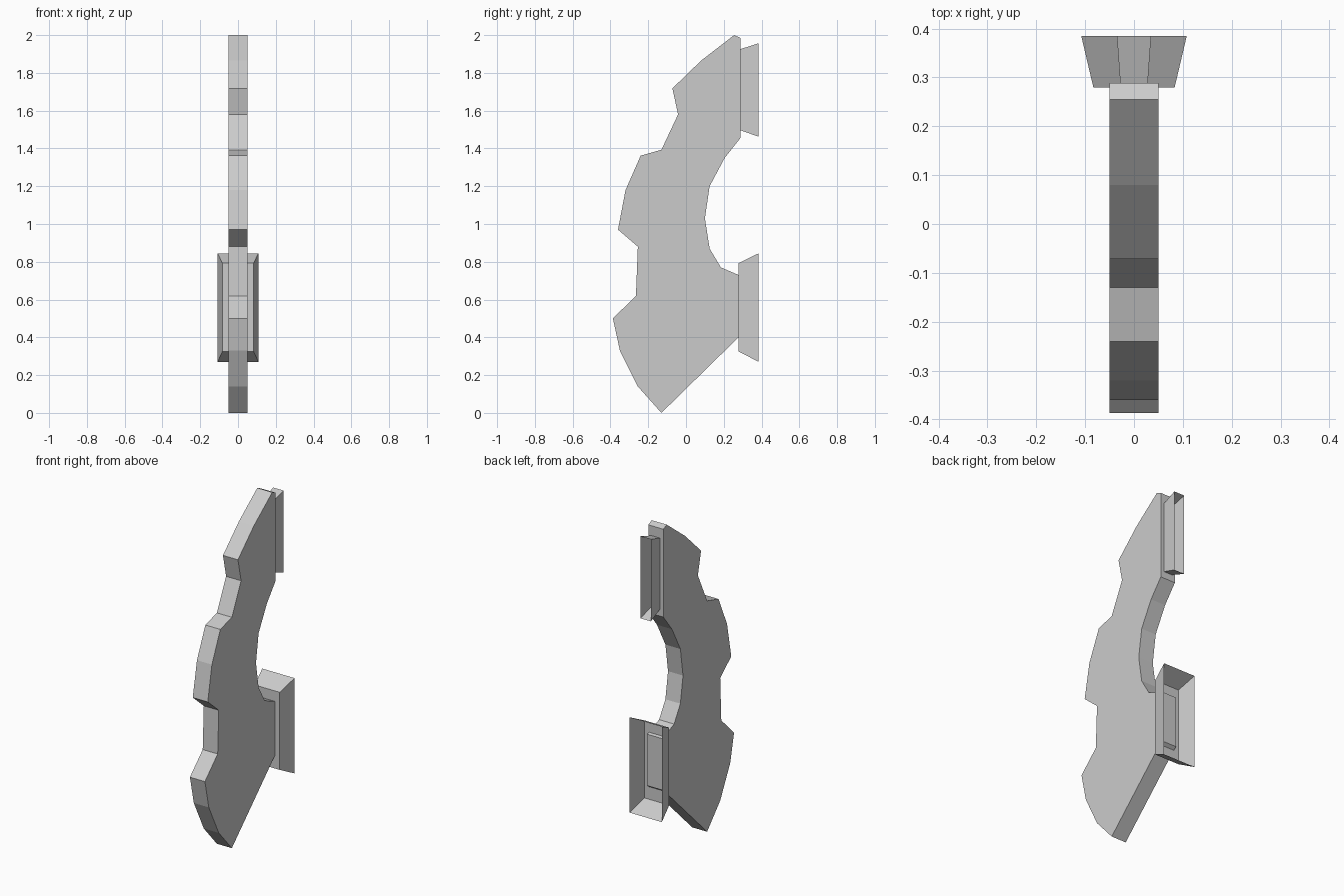
import bpy

if "Cube" in bpy.data.objects:
    bpy.data.objects.remove(bpy.data.objects["Cube"])


def make_object(name, verts, faces):
    mesh = bpy.data.meshes.new(name)
    mesh.from_pydata(verts, [], faces)
    mesh.update()
    obj = bpy.data.objects.new(name, mesh)
    bpy.context.collection.objects.link(obj)
    return obj


def extruded_plate(name, profile, half):
    n = len(profile)
    verts = [(x, y, z) for x in (-half, half) for y, z in profile]
    faces = [tuple(range(n)), tuple(range(2 * n - 1, n - 1, -1))]
    faces += [(i, i + n, (i + 1) % n + n, (i + 1) % n) for i in range(n)]
    return make_object(name, verts, faces)


def open_socket(name, base, rim):
    # Thin flared tray: closed at the plate, open towards +y
    verts = []
    for y, half, z0, z1 in (base, rim):
        verts += [(-half, y, z0), (half, y, z0), (half, y, z1), (-half, y, z1)]
    faces = [(0, 1, 2, 3)]
    faces += [(i, i + 4, (i + 1) % 4 + 4, (i + 1) % 4) for i in range(4)]
    return make_object(name, verts, faces)


# Curved, notched side plate
profile = [
    (-0.13, 0.0), (-0.255, 0.14), (-0.35, 0.33), (-0.387, 0.50),
    (-0.265, 0.62), (-0.255, 0.88), (-0.36, 0.97), (-0.32, 1.18),
    (-0.24, 1.362), (-0.13, 1.393), (-0.042, 1.58), (-0.072, 1.718),
    (0.08, 1.865), (0.255, 2.0), (0.288, 1.985), (0.288, 1.455),
    (0.205, 1.35), (0.125, 1.20), (0.10, 1.03), (0.125, 0.87),
    (0.185, 0.77), (0.278, 0.73), (0.298, 0.725), (0.298, 0.415), (0.278, 0.40),
]
extruded_plate("notched_plate", profile, 0.05)

# Flared mounting sockets on the back edge
open_socket("lower_socket", (0.279, 0.083, 0.325, 0.793), (0.385, 0.108, 0.27, 0.845))
open_socket("upper_socket", (0.286, 0.028, 1.497, 1.925), (0.385, 0.035, 1.462, 1.957))
